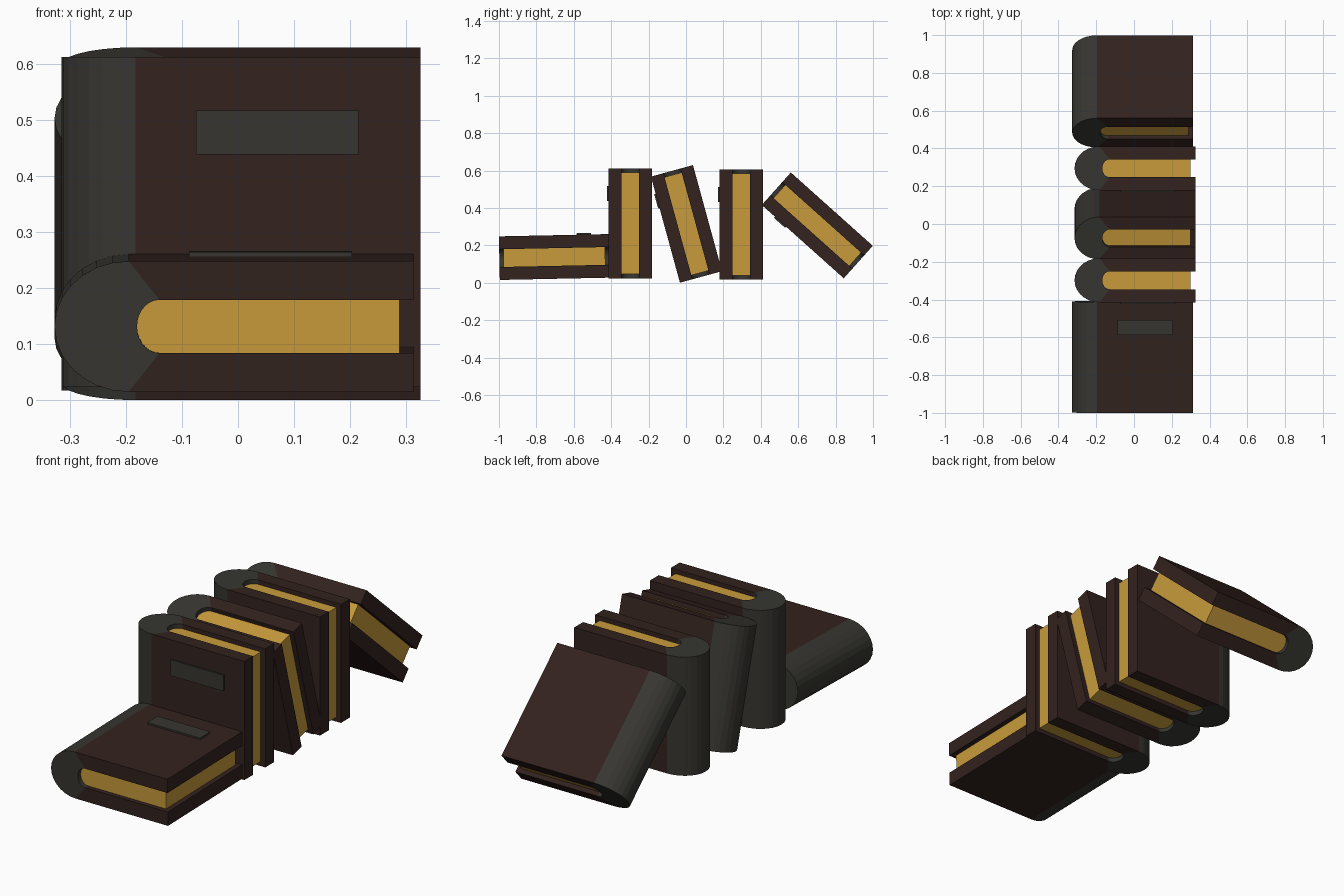
import bpy, bmesh
from math import sin, cos, pi, radians
from mathutils import Matrix

if "Cube" in bpy.data.objects:
    bpy.data.objects.remove(bpy.data.objects["Cube"])

H, T = 0.588, 0.1165        # book height, half thickness
P = 0.0475                  # half thickness of the page block
JO, JI = -0.188, -0.133     # where spine meets covers (outside, inside)


def material(name, rgb):
    m = bpy.data.materials.new(name)
    m.diffuse_color = (*rgb, 1)
    m.use_nodes = True
    m.node_tree.nodes["Principled BSDF"].inputs["Base Color"].default_value = m.diffuse_color
    return m


cover_mat = material("brown_cover", (0.032, 0.016, 0.013))
spine_mat = material("grey_spine", (0.037, 0.036, 0.030))
page_mat = material("yellow_pages", (0.58, 0.33, 0.045))


def arc(x, rx, ry, n=14):
    """Half ellipse bulging towards -x, from +y to -y."""
    return [(x - rx * sin(pi * i / n), ry * cos(pi * i / n)) for i in range(n + 1)]


def prism(name, outline, z0, z1, mat):
    """Mesh extruded upright from an outline in the xy plane."""
    bm = bmesh.new()
    face = bm.faces.new([bm.verts.new((x, y, z0)) for x, y in outline])
    ext = bmesh.ops.extrude_face_region(bm, geom=[face])
    verts = [v for v in ext["geom"] if isinstance(v, bmesh.types.BMVert)]
    bmesh.ops.translate(bm, verts=verts, vec=(0, 0, z1 - z0))
    bmesh.ops.recalc_face_normals(bm, faces=bm.faces)
    mesh = bpy.data.meshes.new(name)
    bm.to_mesh(mesh)
    bm.free()
    mesh.materials.append(mat)
    return mesh


def box(x0, x1, y0, y1):
    return [(x0, y0), (x1, y0), (x1, y1), (x0, y1)]


h = H / 2
inner = arc(JI, 0.04, P)
board = [(JO, T), (0.32, T), (0.32, P), (JI, P)]
parts = {
    # rounded spine with a curved hollow
    "spine": prism("spine", arc(JO, 0.132, T) + inner[::-1], -h, h, spine_mat),
    # two cover boards, bevelled where they meet the spine
    "back_cover": prism("back_cover", board, -h, h, cover_mat),
    "front_cover": prism("front_cover", [(x, -y) for x, y in board], -h, h, cover_mat),
    # recessed page block
    "pages": prism("pages", inner + [(0.295, -P), (0.295, P)], -h + 0.022, h - 0.022, page_mat),
    # raised plate on the front cover
    "cover_plate": prism("cover_plate", box(-0.08, 0.21, -T - 0.008, -T + 0.01), 0.12, 0.199, spine_mat),
}

# centre of each book and its tilt about x
books = {
    "lying_book": (-0.007, -0.704, 0.138, -88.8),
    "first_upright_book": (0.005, -0.298, 0.318, 0),
    "tilted_book": (0.005, 0.0025, 0.315, 15.3),
    "second_upright_book": (0.005, 0.295, 0.312, 0),
    "leaning_book": (-0.007, 0.702, 0.307, 48.2),
}
for book, (x, y, z, tilt) in books.items():
    for part, mesh in parts.items():
        ob = bpy.data.objects.new(f"{book}_{part}", mesh)
        ob.matrix_world = Matrix.Translation((x, y, z)) @ Matrix.Rotation(radians(tilt), 4, "X")
        bpy.context.collection.objects.link(ob)
